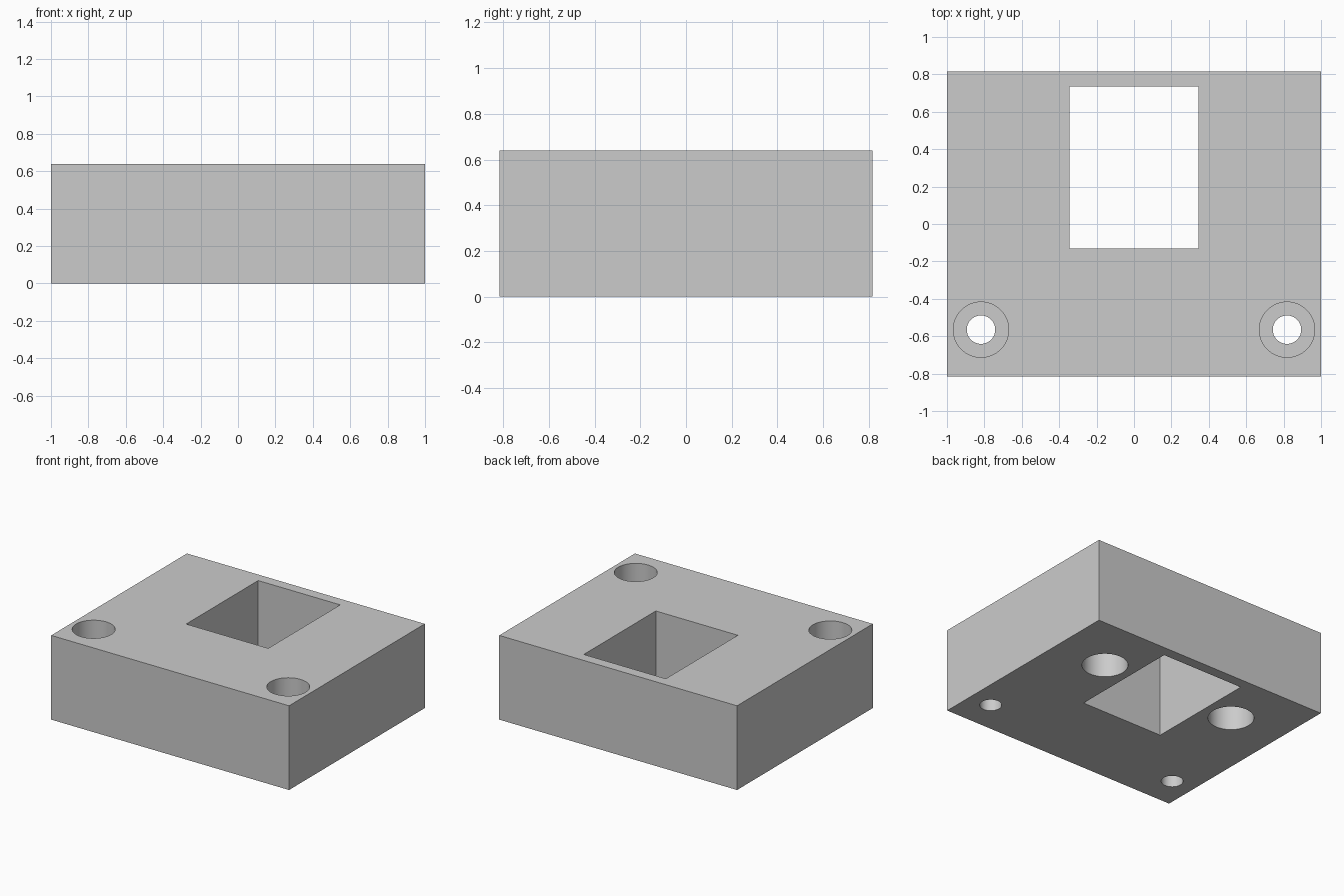
import bpy
import math

default_cube = bpy.data.objects.get("Cube")
if default_cube:
    bpy.data.objects.remove(default_cube, do_unlink=True)

HEIGHT = 0.64
OVER = 0.1  # how far cutters reach past the surface

grey = bpy.data.materials.new("plain grey")
grey.use_nodes = True
colour = (0.6, 0.6, 0.6, 1)
grey.diffuse_color = colour
grey.node_tree.nodes["Principled BSDF"].inputs["Base Color"].default_value = colour


def box(name, x0, x1, y0, y1, z0, z1):
    centre = ((x0 + x1) / 2, (y0 + y1) / 2, (z0 + z1) / 2)
    bpy.ops.mesh.primitive_cube_add(size=1, location=centre)
    obj = bpy.context.object
    obj.name = name
    obj.scale = (x1 - x0, y1 - y0, z1 - z0)
    bpy.ops.object.transform_apply(location=True, rotation=False, scale=True)
    return obj


def cylinder(name, x, y, radius, z0, z1):
    bpy.ops.mesh.primitive_cylinder_add(
        vertices=64, radius=radius, depth=z1 - z0, location=(x, y, (z0 + z1) / 2))
    obj = bpy.context.object
    obj.name = name
    return obj


# Solid block
block = box("mounting_block", -1, 1, -0.815, 0.815, 0, HEIGHT)
block.data.materials.append(grey)

# Rectangular window through the block
cutters = [box("window_cutter", -0.345, 0.345, -0.13, 0.735, -OVER, HEIGHT + OVER)]

for side, s in (("left", 1), ("right", -1)):
    # Front screw hole with a wide counterbore from the top
    cutters.append(cylinder(side + "_screw_cutter", s * 0.818, -0.565, 0.076,
                            -OVER, HEIGHT + OVER))
    cutters.append(cylinder(side + "_counterbore_cutter", s * 0.818, -0.565, 0.148,
                            HEIGHT - 0.34, HEIGHT + OVER))
    # Blind socket in the underside
    cutters.append(cylinder(side + "_socket_cutter", s * 0.568, 0.365, 0.159,
                            -OVER, 0.4))

# Cut every opening, then drop the cutters
bpy.ops.object.select_all(action='DESELECT')
block.select_set(True)
bpy.context.view_layer.objects.active = block
for cutter in cutters:
    cutter.hide_render = True
    cut = block.modifiers.new(cutter.name, 'BOOLEAN')
    cut.operation = 'DIFFERENCE'
    cut.solver = 'EXACT'
    cut.object = cutter
    bpy.ops.object.modifier_apply(modifier=cut.name)
for cutter in cutters:
    bpy.data.objects.remove(cutter, do_unlink=True)

bpy.ops.object.shade_smooth_by_angle(angle=math.radians(30))
